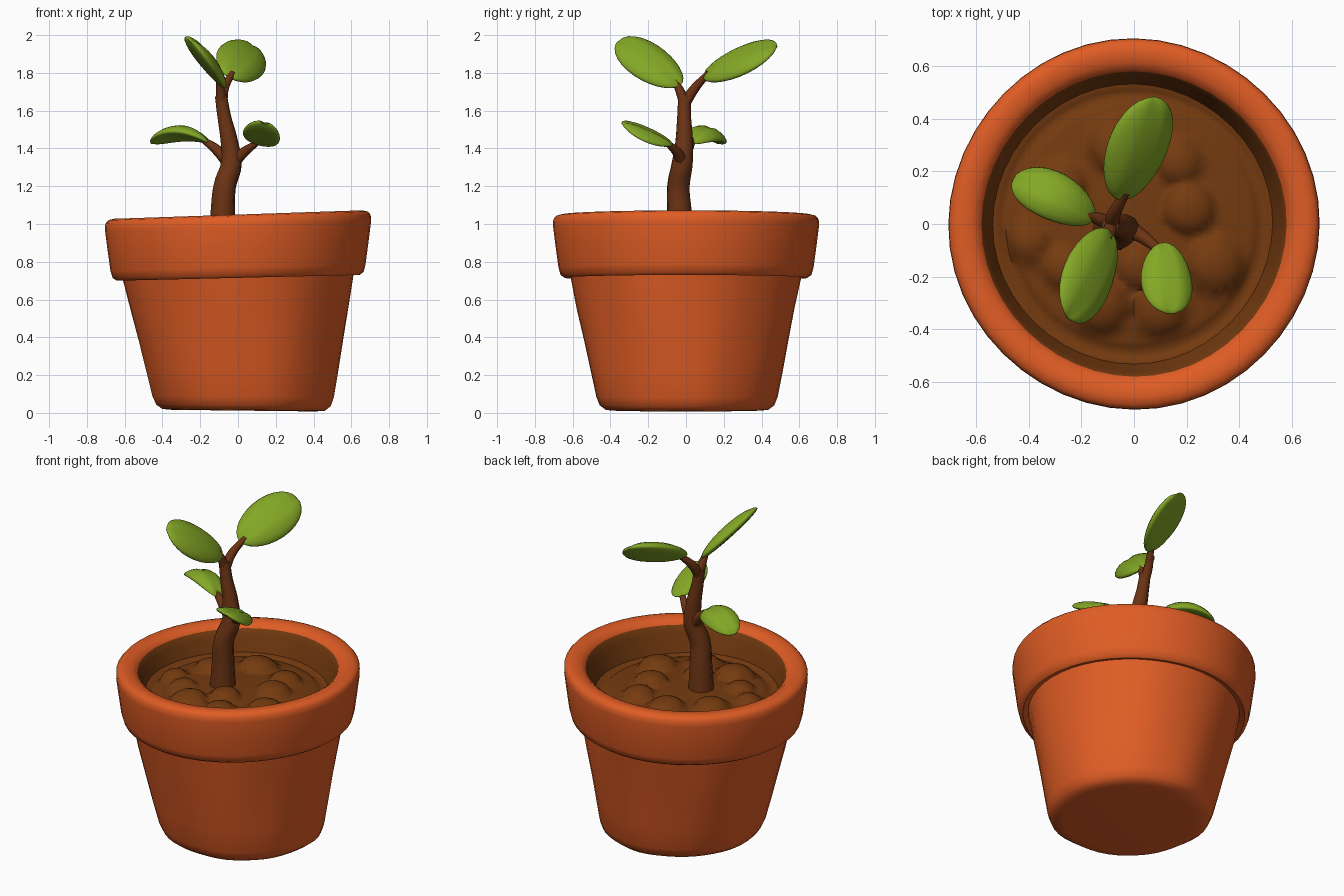
import bpy, bmesh
from math import sin, cos, pi, sqrt, hypot, atan2
from mathutils import Vector, Matrix

cube = bpy.data.objects.get("Cube")
if cube:
    bpy.data.objects.remove(cube, do_unlink=True)


def material(name, rgb):
    m = bpy.data.materials.new(name)
    m.use_nodes = True
    m.diffuse_color = (*rgb, 1)
    m.node_tree.nodes["Principled BSDF"].inputs["Base Color"].default_value = (*rgb, 1)
    return m


terracotta = material("terracotta", (0.74, 0.108, 0.018))
earth = material("earth", (0.175, 0.043, 0.005))
bark = material("bark", (0.15, 0.034, 0.007))
leaf_green = material("leaf green", (0.23, 0.39, 0.019))


def finish(name, bm, mats, angle=60):
    mesh = bpy.data.meshes.new(name)
    bm.to_mesh(mesh)
    bm.free()
    ob = bpy.data.objects.new(name, mesh)
    bpy.context.collection.objects.link(ob)
    for m in mats:
        mesh.materials.append(m)
    smooth(ob, angle)
    return ob


def smooth(ob, angle):
    bpy.ops.object.select_all(action="DESELECT")
    ob.select_set(True)
    bpy.context.view_layer.objects.active = ob
    bpy.ops.object.shade_smooth_by_angle(angle=angle * pi / 180)


def lathe(profile, segments):
    """Revolve (radius, height) points about z."""
    bm = bmesh.new()
    rings = [[bm.verts.new((r * cos(2 * pi * j / segments), r * sin(2 * pi * j / segments), z))
              for j in range(segments)] for r, z in profile]
    for a, b in zip(rings, rings[1:]):
        for j in range(segments):
            k = (j + 1) % segments
            bm.faces.new((a[j], a[k], b[k], b[j]))
    bmesh.ops.remove_doubles(bm, verts=bm.verts, dist=1e-5)
    return bm


# Pot: slightly crooked, hand-shaped lathe with a heavy rim
profile = [(0, 0.012), (0.38, 0.012), (0.43, 0.016), (0.462, 0.04), (0.48, 0.085),
           (0.51, 0.23), (0.54, 0.38), (0.576, 0.55), (0.61, 0.725), (0.64, 0.715),
           (0.662, 0.73), (0.673, 0.77), (0.688, 0.88), (0.702, 0.99), (0.700, 1.025),
           (0.685, 1.043), (0.655, 1.05), (0.61, 1.045), (0.577, 1.02), (0.563, 0.98),
           (0.545, 0.93), (0.52, 0.85), (0, 0.84)]
bm = lathe(profile, 48)
for f in bm.faces:
    c = f.calc_center_median()
    if hypot(c.x, c.y) < 0.572 and c.z > 0.8:
        f.material_index = 1
for v in bm.verts:
    x, y, z = v.co
    a = atan2(y, x)
    dent = 1 + 0.007 * sin(5 * a + 4 * z) + 0.005 * sin(9 * a - 3 * z)
    if z > 0.7:
        dent = 1 + 0.004 * sin(4 * a + 1)
    lean = max(0, 1 - z / 0.75)
    v.co.x = x * dent + 0.03 * lean
    v.co.y = y * dent
    v.co.z += 0.034 * x * min(1, z) - 0.012 * x * lean
finish("pot", bm, [terracotta, earth], 50)

# Soil: disc with rounded clods
clods = [(0.21, 0.06, 0.10), (-0.40, -0.07, 0.08), (0.17, 0.24, 0.09), (-0.13, -0.31, 0.11),
         (0.10, -0.33, 0.10), (0.31, -0.16, 0.11), (-0.28, 0.14, 0.10), (-0.07, 0.30, 0.11),
         (0.02, -0.16, 0.09), (-0.27, -0.17, 0.08)]
bm = lathe([(0.55 * (1 - i / 26), 0.88) for i in range(27)], 72)
for v in bm.verts:
    r = hypot(v.co.x, v.co.y)
    mound = 0.035 * max(0, 1 - (r / 0.5) ** 2) - 0.02 * max(0, 1 - abs(r - 0.49) / 0.03)
    bump = 0
    for cx, cy, cr in clods:
        d = hypot(v.co.x - cx, v.co.y - cy) / cr
        if d < 1:
            bump = max(bump, 0.55 * cr * sqrt(1 - d * d))
    v.co.z += mound + bump
finish("soil", bm, [earth])


# Trunk and branches: tapered tubes
def tube(name, points):
    cu = bpy.data.curves.new(name, "CURVE")
    cu.dimensions = "3D"
    cu.bevel_depth = 1
    cu.bevel_resolution = 3
    cu.resolution_u = 5
    cu.use_fill_caps = True
    s = cu.splines.new("BEZIER")
    s.bezier_points.add(len(points) - 1)
    for p, (x, y, z, r) in zip(s.bezier_points, points):
        p.co = (x, y, z)
        p.radius = r
        p.handle_left_type = p.handle_right_type = "AUTO"
    ob = bpy.data.objects.new(name, cu)
    bpy.context.collection.objects.link(ob)
    cu.materials.append(bark)
    bpy.ops.object.select_all(action="DESELECT")
    ob.select_set(True)
    bpy.context.view_layer.objects.active = ob
    bpy.ops.object.convert(target="MESH")
    smooth(bpy.context.view_layer.objects.active, 60)


tube("trunk", [(-0.085, -0.03, 0.86, 0.078), (-0.08, -0.035, 1.06, 0.066),
               (-0.07, -0.04, 1.2, 0.06), (-0.035, -0.02, 1.32, 0.056),
               (-0.045, -0.01, 1.43, 0.047), (-0.075, -0.01, 1.58, 0.036),
               (-0.09, -0.008, 1.68, 0.033)])
tube("front_top_branch", [(-0.088, -0.008, 1.64, 0.03), (-0.092, -0.03, 1.70, 0.025),
                          (-0.10, -0.06, 1.76, 0.016)])
tube("back_top_branch", [(-0.085, -0.01, 1.63, 0.03), (-0.075, 0.04, 1.71, 0.026),
                         (-0.03, 0.12, 1.80, 0.016)])
tube("right_low_branch", [(-0.04, -0.01, 1.31, 0.035), (-0.11, 0.01, 1.39, 0.028),
                          (-0.19, 0.04, 1.45, 0.016)])
tube("left_low_branch", [(-0.035, -0.015, 1.31, 0.035), (0.02, -0.04, 1.37, 0.028),
                         (0.10, -0.10, 1.43, 0.016)])


# Leaves: flattened, tapered ovals placed by base, tip and width direction
def leaf(name, base, tip, side, half_width, thick, arch, blunt):
    base, tip = Vector(base), Vector(tip)
    d = (tip - base).normalized()
    w = Vector(side)
    w = (w - d * w.dot(d)).normalized()
    n = d.cross(w)
    if n.z < 0:
        w, n = -w, -n
    half = (tip - base).length / 2
    bm = bmesh.new()
    bmesh.ops.create_uvsphere(bm, u_segments=20, v_segments=14, radius=1,
                              matrix=Matrix.Rotation(pi / 2, 4, "Y"))
    for v in bm.verts:
        t, s, h = v.co
        spread = half_width * (1 + blunt * t)
        lift = arch * (1 - t * t) - 0.02 * s * s - 0.008 * max(0, 1 - abs(s) * 4) * (h > 0)
        v.co = (base + tip) / 2 + d * t * half + w * s * spread + n * (h * thick + lift)
    bmesh.ops.recalc_face_normals(bm, faces=bm.faces)
    finish(name, bm, [leaf_green], 80)


leaf("front_top_leaf", (-0.085, -0.03, 1.735), (-0.25, -0.355, 1.975), (-0.6, 0.55, 0.58),
     0.125, 0.036, 0.012, 0.1)
leaf("back_top_leaf", (-0.05, 0.09, 1.78), (0.08, 0.48, 1.945), (-0.85, 0, 0.5),
     0.135, 0.04, 0.012, 0.08)
leaf("right_low_leaf", (-0.15, 0.02, 1.43), (-0.46, 0.17, 1.43), (0.4, 0.85, -0.25),
     0.095, 0.032, 0.06, 0.1)
leaf("left_low_leaf", (0.115, -0.07, 1.42), (0.14, -0.34, 1.54), (-1, 0, 0.25),
     0.10, 0.028, 0.0, 0.08)
